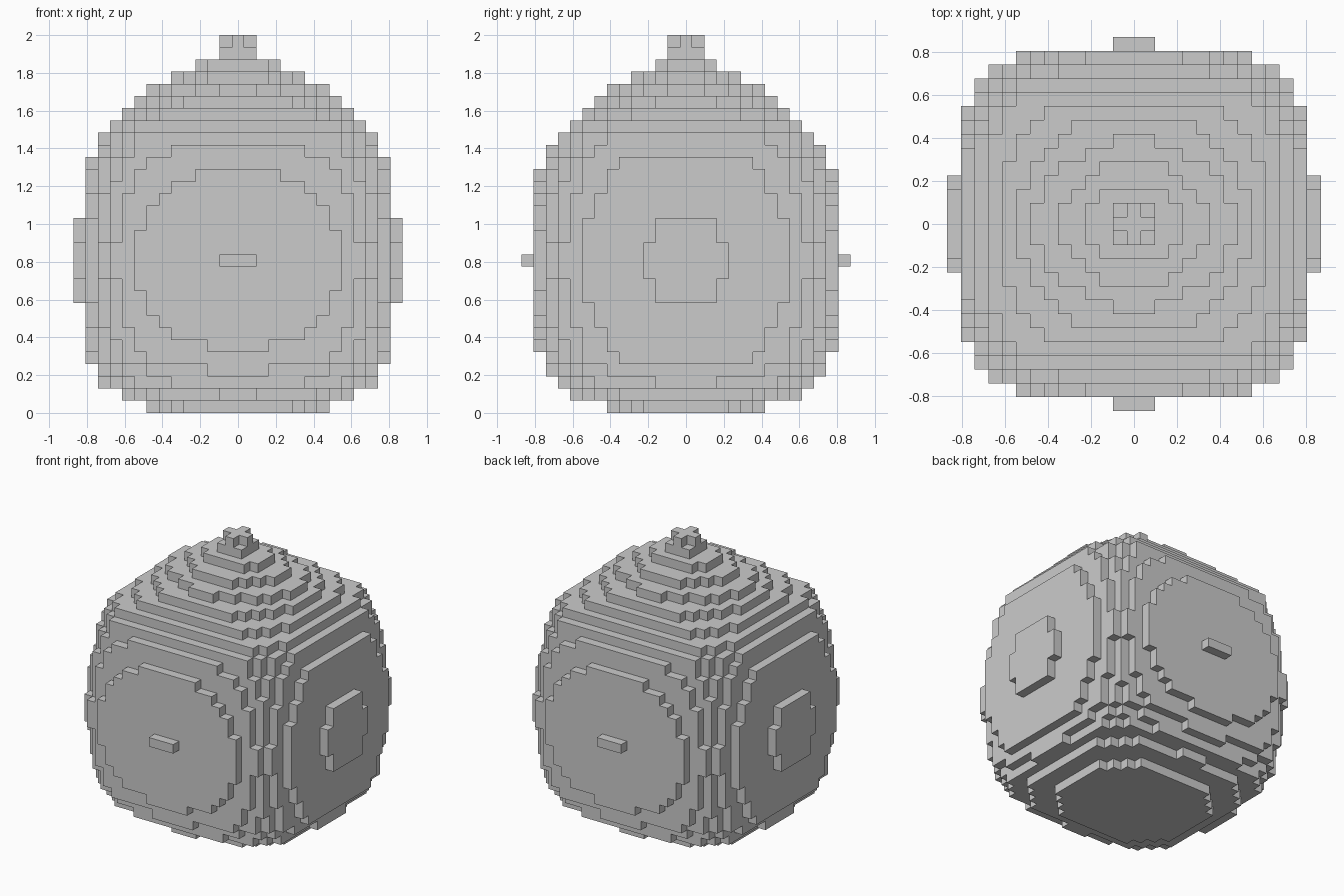
import bpy, bmesh

S = 2 / 31  # cube size

# Per layer, bottom to top: half-width x, half-width y, roundness exponent (in cubes)
LAYERS = [
    (7.5, 6.6, 2.5), (9.6, 9.02, 3), (11.05, 10.35, 3.3), (11.7, 11.02, 3.3),
    (12.25, 11.7, 3.3), (12.4, 12.02, 3.3), (12.55, 12.25, 3.3), (12.7, 12.45, 3.3),
    (12.85, 12.6, 3.3), (13.01, 12.75, 3.3), (13.03, 12.85, 3.3), (13.06, 12.95, 3.3),
    (13.06, 13.005, 3.3), (13.06, 12.95, 3.3), (13.03, 12.85, 3.3), (13.03, 12.75, 3.3),
    (12.85, 12.6, 3.3), (12.75, 12.45, 3.3), (12.6, 12.25, 3.3), (12.4, 12.08, 3.3),
    (12.25, 11.75, 3.3), (11.7, 11.25, 3.6), (11.2, 10.6, 4.5), (10.4, 9.6, 5),
    (9.2, 8.5, 4), (8.3, 7.55, 2.5), (7.25, 6.15, 1.8), (5.25, 4.5, 1.8),
    (3.2, 2.6, 2.5), (1.3, 1.3, 8), (1.2, 1.2, 2),
]

# Filled cells: each layer is a superellipse
cells = {(x, y, z)
         for z, (a, b, p) in enumerate(LAYERS)
         for x in range(-13, 14) for y in range(-13, 14)
         if (abs(x) / a) ** p + (abs(y) / b) ** p <= 1}

# Outer skin: one quad wherever a cell meets empty space
bm = bmesh.new()
verts = {}


def corner(c):
    if c not in verts:
        verts[c] = bm.verts.new(((c[0] - .5) * S, (c[1] - .5) * S, c[2] * S))
    return verts[c]


for cell in cells:
    for axis in range(3):
        u, v = (axis + 1) % 3, (axis + 2) % 3
        for side in (0, 1):
            near = list(cell)
            near[axis] += 2 * side - 1
            if tuple(near) in cells:
                continue
            quad = []
            for du, dv in ((0, 0), (1, 0), (1, 1), (0, 1)):
                c = list(cell)
                c[axis] += side
                c[u] += du
                c[v] += dv
                quad.append(corner(tuple(c)))
            bm.faces.new(quad if side else quad[::-1])

mesh = bpy.data.meshes.new("stepped_body")
bm.to_mesh(mesh)
bm.free()
body = bpy.data.objects.new("stepped_body", mesh)
bpy.context.collection.objects.link(body)
